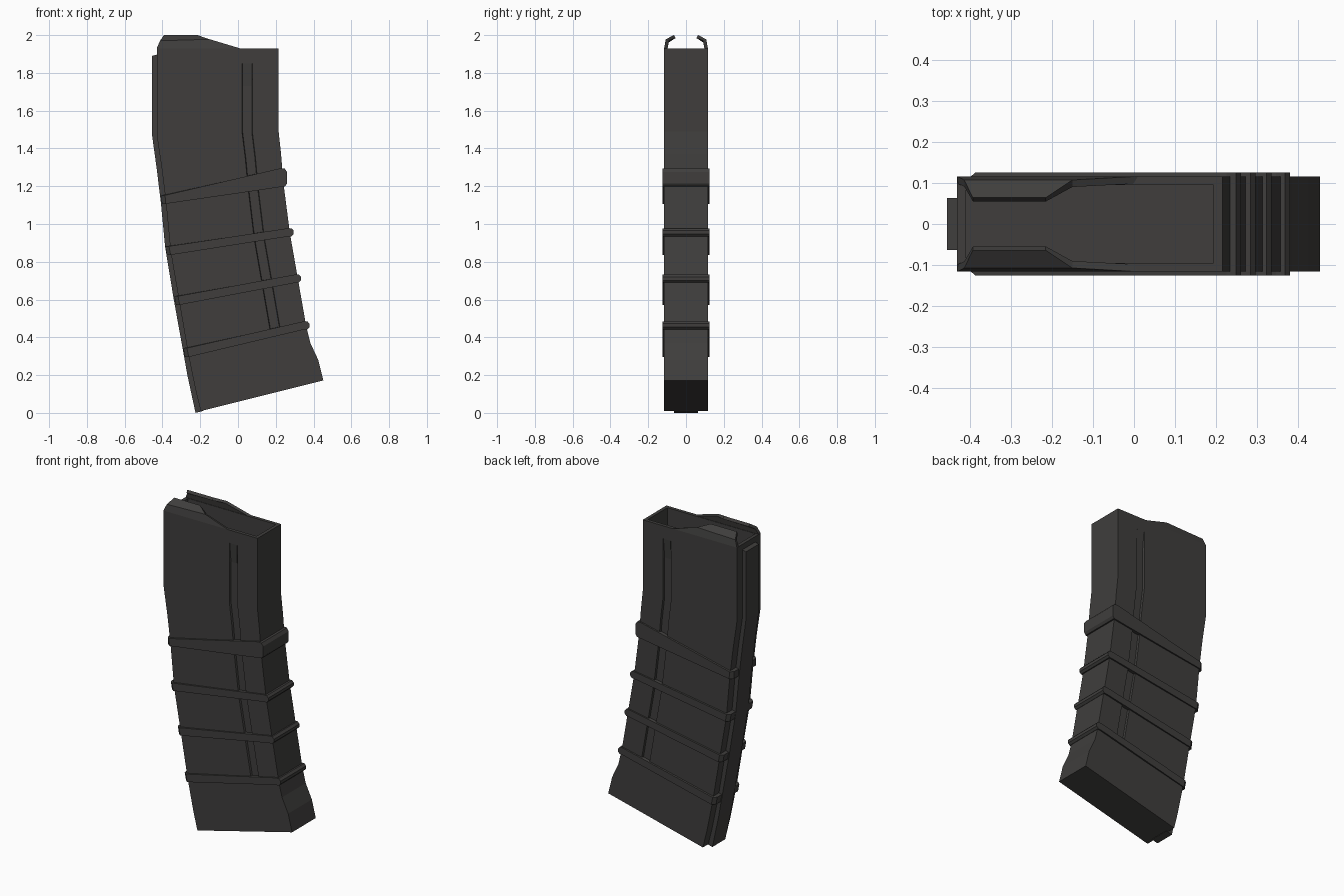
import bpy, bmesh
from mathutils import Vector

if "Cube" in bpy.data.objects:
    bpy.data.objects.remove(bpy.data.objects["Cube"])

HALF = 0.116      # half width of the body
mat = bpy.data.materials.new("dark_polymer")
mat.diffuse_color = (0.05, 0.048, 0.046, 1)
mat.use_nodes = True
mat.node_tree.nodes["Principled BSDF"].inputs["Base Color"].default_value = mat.diffuse_color


def finish(name, bm, recalc=True):
    if recalc:
        bmesh.ops.recalc_face_normals(bm, faces=bm.faces)
    me = bpy.data.meshes.new(name)
    bm.to_mesh(me)
    bm.free()
    ob = bpy.data.objects.new(name, me)
    bpy.context.collection.objects.link(ob)
    me.materials.append(mat)
    return ob


def loft(rings):
    """Join equal-length point rings and cap both ends; returns bmesh and first cap."""
    bm = bmesh.new()
    vs = [[bm.verts.new(p) for p in r] for r in rings]
    n = len(vs[0])
    for a, b in zip(vs, vs[1:]):
        for i in range(n):
            j = (i + 1) % n
            bm.faces.new((a[i], a[j], b[j], b[i]))
    cap = bm.faces.new(vs[0])
    bm.faces.new(vs[-1])
    return bm, cap


# Curved body: slanted sections (back x, z, front x, z, side groove depth)
G = 0.012
sections = [
    (-0.43, 1.93, 0.215, 1.93, 0), (-0.43, 1.85, 0.215, 1.85, 0),
    (-0.43, 1.73, 0.215, 1.73, G), (-0.43, 1.47, 0.215, 1.49, G),
    (-0.403, 1.29, 0.228, 1.37, G), (-0.382, 1.12, 0.24, 1.22, G),
    (-0.357, 0.855, 0.275, 0.95, G), (-0.312, 0.595, 0.317, 0.71, G),
    (-0.266, 0.325, 0.36, 0.465, G), (-0.264, 0.315, 0.362, 0.455, 0),
    (-0.243, 0.21, 0.383, 0.37, 0), (-0.222, 0.11, 0.425, 0.28, 0),
    (-0.197, 0.01, 0.452, 0.172, 0)]


def section_ring(xb, zb, xf, zf, d):
    half = [(0, 0), (0.70, 0), (0.705, d), (0.78, d), (0.785, 0), (1, 0)]
    pts = [(t, -(HALF - k)) for t, k in half]
    pts += [(t, -y) for t, y in reversed(pts)]
    return [(xb + (xf - xb) * t, y, zb + (zf - zb) * t) for t, y in pts]


bm, top = loft([section_ring(*s) for s in sections])
bmesh.ops.recalc_face_normals(bm, faces=bm.faces)
# Open top cavity
bmesh.ops.inset_region(bm, faces=[top], thickness=0.021, use_even_offset=True)
res = bmesh.ops.extrude_discrete_faces(bm, faces=[top])
bmesh.ops.translate(bm, verts=res["faces"][0].verts, vec=(0, 0, -0.43))
finish("body", bm)

# Narrow spine along the back
spine = [(-0.455, 1.89), (-0.455, 1.47), (-0.43, 1.29), (-0.408, 1.11),
         (-0.386, 0.88), (-0.34, 0.6), (-0.293, 0.34), (-0.268, 0.2), (-0.225, 0.0)]
profile = spine + [(x + 0.04, z + 0.01) for x, z in reversed(spine)]
bm, _ = loft([[(x, y, z) for x, z in profile] for y in (-0.063, 0.063)])
finish("back_spine", bm)

# Raised bands: rear lower, rear upper, then front nose points
bands = [
    [(-0.383, 1.107), (-0.386, 1.152), (0.225, 1.295), (0.248, 1.293),
     (0.26, 1.275), (0.26, 1.215), (0.25, 1.2), (0.12, 1.18)],
    [(-0.357, 0.836), (-0.365, 0.882), (0.26, 0.977), (0.284, 0.977),
     (0.295, 0.965), (0.295, 0.947), (0.284, 0.935), (0.26, 0.933)],
    [(-0.309, 0.572), (-0.317, 0.618), (0.30, 0.732), (0.322, 0.733),
     (0.334, 0.72), (0.334, 0.702), (0.322, 0.69), (0.30, 0.688)],
    [(-0.261, 0.296), (-0.27, 0.343), (0.345, 0.484), (0.367, 0.485),
     (0.379, 0.472), (0.379, 0.454), (0.367, 0.442), (0.345, 0.44)]]
for i, band in enumerate(bands):
    rings = []
    for y, out in ((-0.125, 0), (-0.108, 0.02), (0.108, 0.02), (0.125, 0)):
        rings.append([(x - (out if k < 2 else 0), y, z) for k, (x, z) in enumerate(band)])
    bm, _ = loft(rings)
    finish(f"grip_band_{i + 1}", bm)

# Feed lips: bent sheet on one side, thickened and mirrored
bm = bmesh.new()
rows = [[(-0.43, -HALF, 1.93), (0.01, -HALF, 1.93)],
        [(-0.413, -0.107, 1.97), (-0.15, -0.107, 1.978)],
        [(-0.392, -0.064, 2.0), (-0.215, -0.064, 2.0)]]
v = [[bm.verts.new(p) for p in r] for r in rows]
for a, b in zip(v, v[1:]):
    bm.faces.new((a[0], a[1], b[1], b[0]))
lips = finish("feed_lips", bm, recalc=False)
sol = lips.modifiers.new("thickness", "SOLIDIFY")
sol.thickness = 0.018
sol.offset = -1
mir = lips.modifiers.new("mirror", "MIRROR")
mir.use_axis = (False, True, False)
